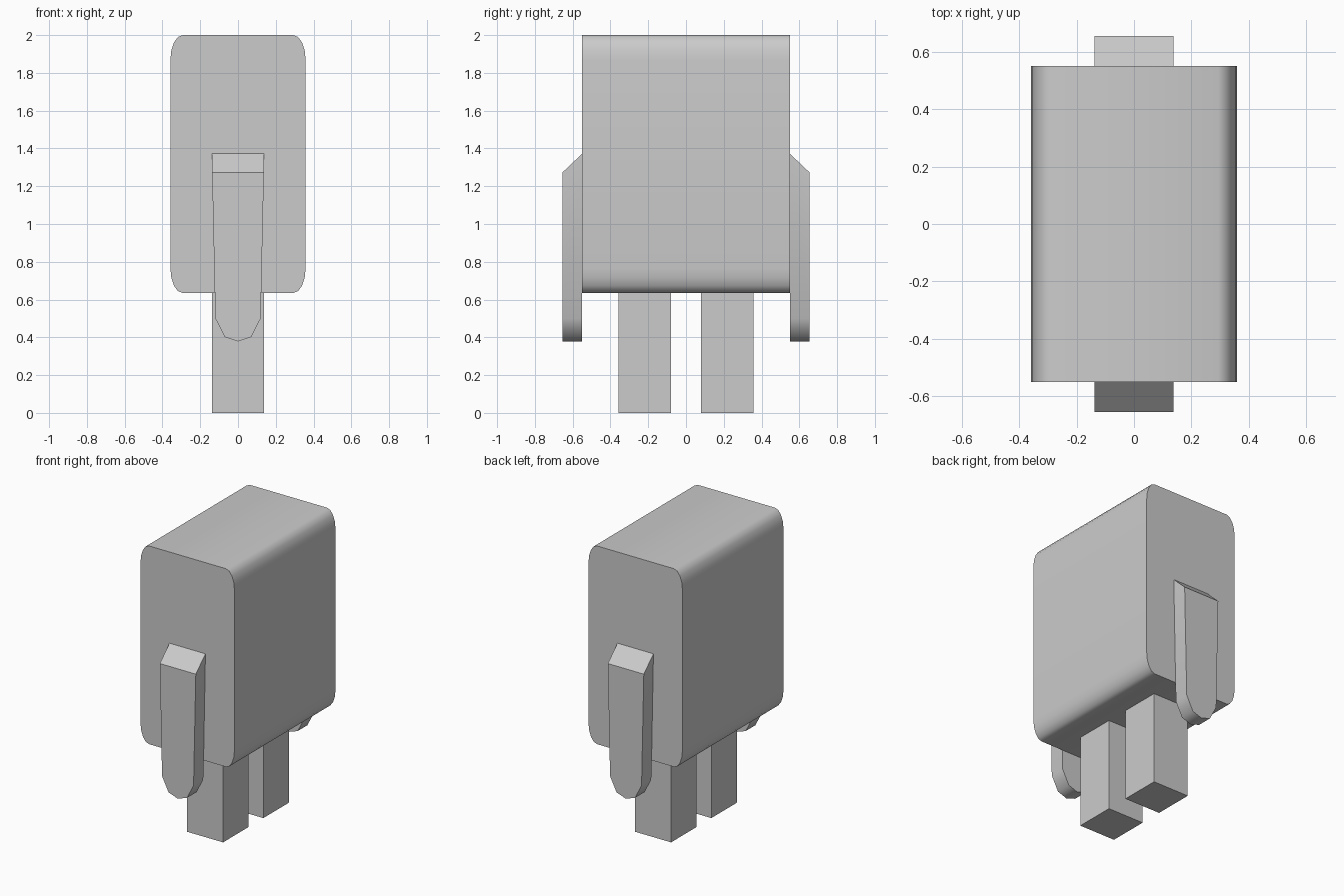
import bpy, bmesh, math

cube = bpy.data.objects.get("Cube")
if cube:
    bpy.data.objects.remove(cube, do_unlink=True)

GREY = (0.6, 0.6, 0.6, 1.0)
grey = bpy.data.materials.new("plain_grey")
grey.diffuse_color = GREY
grey.use_nodes = True
grey.node_tree.nodes["Principled BSDF"].inputs["Base Color"].default_value = GREY


def extrude_profile(name, profile, y0, y1, rounded=False, outer_top=None):
    """Extrude an x-z profile from y0 to y1; outer_top lowers the top at y1."""
    bm = bmesh.new()
    top = max(z for x, z in profile)
    inner = [bm.verts.new((x, y0, z)) for x, z in profile]
    outer = [bm.verts.new((x, y1, outer_top if outer_top and z == top else z))
             for x, z in profile]
    bm.faces.new(inner)
    bm.faces.new(outer)
    n = len(profile)
    for i in range(n):
        j = (i + 1) % n
        bm.faces.new((inner[i], inner[j], outer[j], outer[i]))
    bmesh.ops.recalc_face_normals(bm, faces=bm.faces)
    # Rounded parts blend around the profile and keep crisp end faces
    for f in bm.faces:
        f.smooth = rounded
    for e in bm.edges:
        d = (e.verts[1].co - e.verts[0].co).normalized()
        e.smooth = rounded and abs(d.y) > 0.999
    mesh = bpy.data.meshes.new(name)
    bm.to_mesh(mesh)
    bm.free()
    mesh.materials.append(grey)
    obj = bpy.data.objects.new(name, mesh)
    bpy.context.collection.objects.link(obj)
    return obj


# Body: tall block with elliptical rounded long edges
HALF_W, BOTTOM, TOP = 0.358, 0.635, 2.0
RX, RZ, STEPS = 0.065, 0.13, 4
body = []
corners = [(1, TOP - RZ, 0), (-1, TOP - RZ, 90),
           (-1, BOTTOM + RZ, 180), (1, BOTTOM + RZ, 270)]
for side, cz, start in corners:
    for i in range(STEPS + 1):
        a = math.radians(start + 90 * i / STEPS)
        body.append((side * (HALF_W - RX) + RX * math.cos(a), cz + RZ * math.sin(a)))
extrude_profile("body", body, -0.55, 0.55, rounded=True)

# Arms: tapered slabs with a sloped shoulder and a rounded tip
half_arm = [(0.137, 1.372), (0.12, 0.50), (0.07, 0.402)]
arm = half_arm + [(0, 0.378)] + [(-x, z) for x, z in reversed(half_arm)]
for name, s in (("front_arm", -1), ("back_arm", 1)):
    extrude_profile(name, arm, s * 0.55, s * 0.655, rounded=True, outer_top=1.272)

# Legs: square posts under the body
leg = [(-0.137, 0), (0.137, 0), (0.137, 0.65), (-0.137, 0.65)]
for name, s in (("front_leg", -1), ("back_leg", 1)):
    extrude_profile(name, leg, s * 0.08, s * 0.358)
